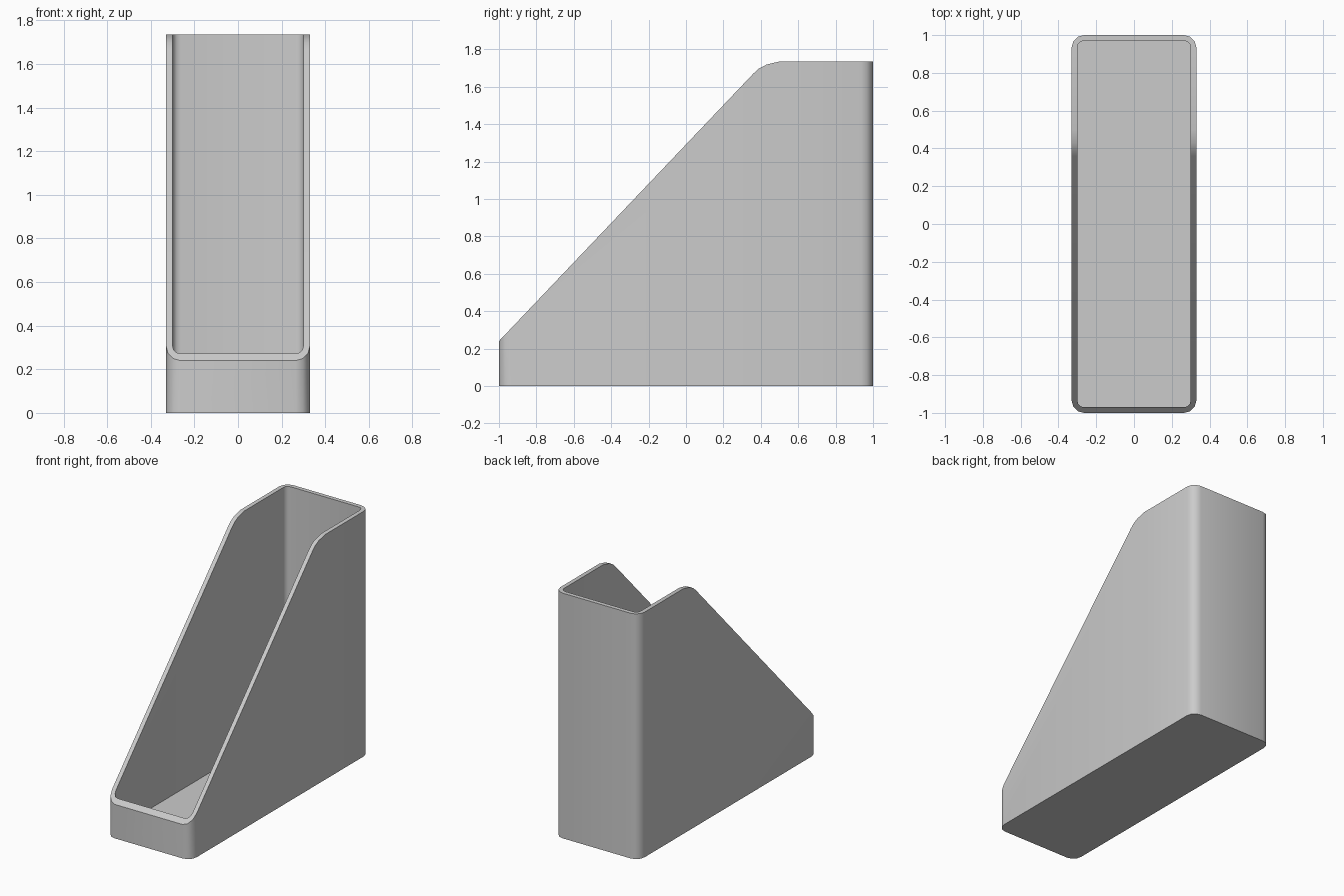
import bpy, bmesh, math

cube = bpy.data.objects.get("Cube")
if cube:
    bpy.data.objects.remove(cube)

HALF_X, HALF_Y, RADIUS, WALL, FLOOR = 0.33, 1.0, 0.065, 0.03, 0.03
# Side profile of the rim: (y, z)
RIM = [(-1.0, 0.24), (0.36, 1.67), (0.39, 1.697), (0.43, 1.718), (0.5, 1.735), (1.0, 1.735)]
BENDS = [y for y, z in RIM[1:-1]]


def rim_height(y):
    for (y0, z0), (y1, z1) in zip(RIM, RIM[1:]):
        if y <= y1:
            return z0 + (z1 - z0) * (y - y0) / (y1 - y0)
    return RIM[-1][1]


def footprint(inset, segments=3):
    """Counter-clockwise rounded rectangle with extra points at the rim bends."""
    r = RADIUS - inset
    cx, cy = HALF_X - RADIUS, HALF_Y - RADIUS

    def corner(sx, sy, start):
        angles = [start + math.pi / 2 * i / segments for i in range(segments + 1)]
        return [(sx * cx + r * math.cos(a), sy * cy + r * math.sin(a)) for a in angles]

    x = HALF_X - inset
    return (corner(1, -1, -math.pi / 2) + [(x, y) for y in BENDS]
            + corner(1, 1, 0) + corner(-1, 1, math.pi / 2)
            + [(-x, y) for y in reversed(BENDS)] + corner(-1, -1, math.pi))


bm = bmesh.new()


def ring(points, z=None):
    return [bm.verts.new((x, y, rim_height(y) if z is None else z)) for x, y in points]


def bridge(a, b):
    n = len(a)
    for i in range(n):
        j = (i + 1) % n
        bm.faces.new((a[i], a[j], b[j], b[i]))


# Outer wall, sloping rim, inner wall, then underside and floor
outer, inner = footprint(0), footprint(WALL)
rings = [ring(outer, 0), ring(outer), ring(inner), ring(inner, FLOOR)]
for a, b in zip(rings, rings[1:]):
    bridge(a, b)
bm.faces.new(list(reversed(rings[0])))
bm.faces.new(rings[-1])
bmesh.ops.recalc_face_normals(bm, faces=bm.faces[:])

mesh = bpy.data.meshes.new("file_holder")
bm.to_mesh(mesh)
bm.free()
holder = bpy.data.objects.new("file_holder", mesh)
bpy.context.collection.objects.link(holder)

# Plain grey plastic
grey = bpy.data.materials.new("grey_plastic")
grey.use_nodes = True
color = (0.6, 0.6, 0.6, 1)
grey.diffuse_color = color
grey.node_tree.nodes["Principled BSDF"].inputs["Base Color"].default_value = color
mesh.materials.append(grey)

# Smooth corners, sharp rim and floor edges
bpy.ops.object.select_all(action="DESELECT")
holder.select_set(True)
bpy.context.view_layer.objects.active = holder
bpy.ops.object.shade_smooth_by_angle(angle=math.radians(40))
